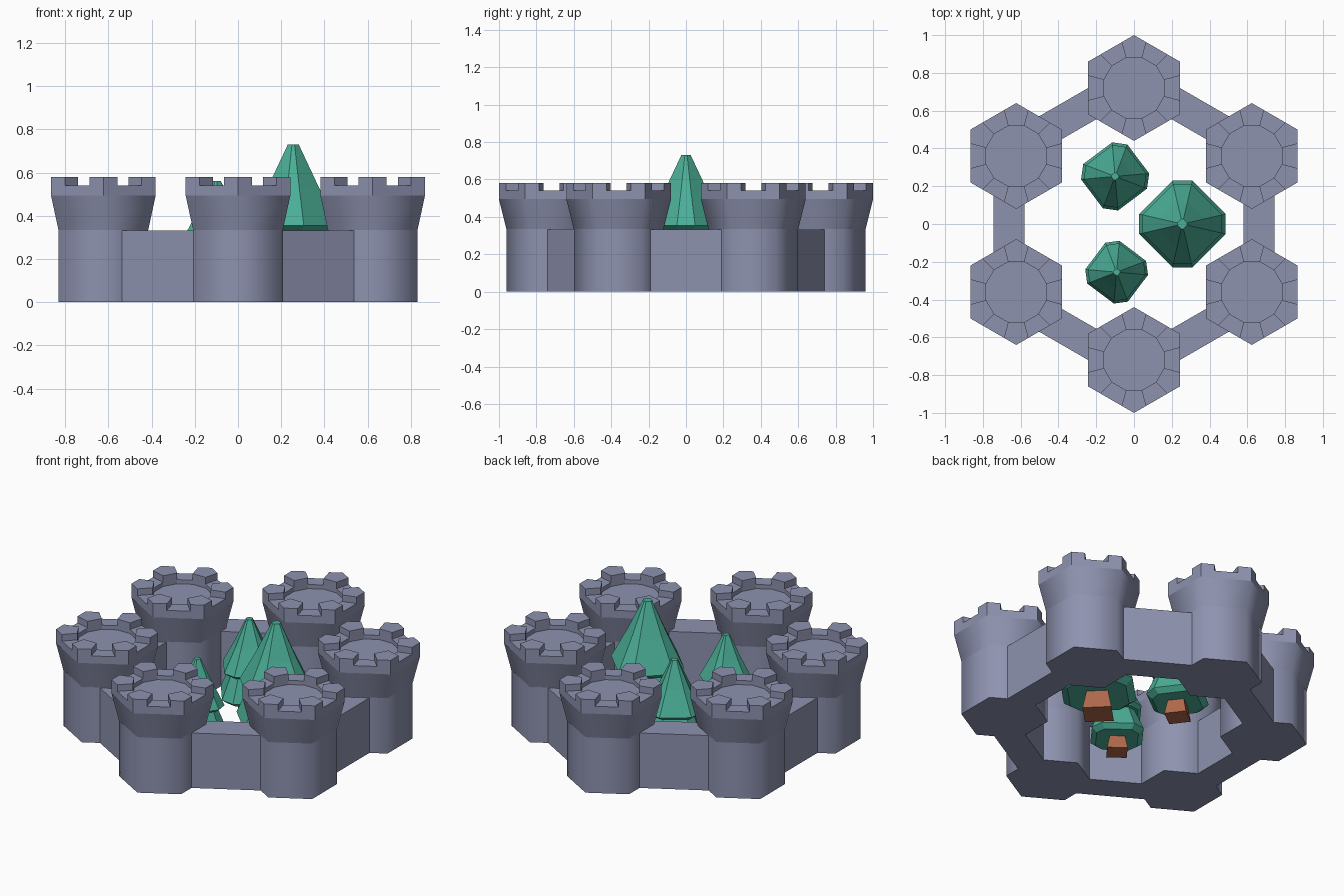
import bpy, bmesh, math
from math import sin, cos, radians

if "Cube" in bpy.data.objects:
    bpy.data.objects.remove(bpy.data.objects["Cube"])


def material(name, col):
    m = bpy.data.materials.new(name)
    m.diffuse_color = (*col, 1)
    m.use_nodes = True
    m.node_tree.nodes["Principled BSDF"].inputs["Base Color"].default_value = m.diffuse_color
    return m


STONE = material("stone", (0.27, 0.29, 0.43))
LEAF = material("leaf_green", (0.07, 0.43, 0.31))
BARK = material("bark_brown", (0.43, 0.14, 0.07))


def finish(bm, name, mat, loc=(0, 0, 0), rot=0, scale=1):
    bmesh.ops.recalc_face_normals(bm, faces=bm.faces)
    me = bpy.data.meshes.new(name)
    bm.to_mesh(me)
    bm.free()
    me.materials.append(mat)
    ob = bpy.data.objects.new(name, me)
    ob.location, ob.rotation_euler, ob.scale = loc, (0, 0, rot), (scale,) * 3
    bpy.context.collection.objects.link(ob)
    return ob


def loft(bm, rings, bottom=True, top=True):
    """Join closed rings of points; returns the side faces for each band."""
    vs = [[bm.verts.new(p) for p in r] for r in rings]
    n, bands = len(vs[0]), []
    for a, b in zip(vs, vs[1:]):
        bands.append([bm.faces.new((a[i], a[(i + 1) % n], b[(i + 1) % n], b[i]))
                      for i in range(n)])
    if bottom:
        bm.faces.new(vs[0][::-1])
    if top:
        bm.faces.new(vs[-1])
    return bands


def ring(angles, r, z):
    return [(r * cos(radians(a)), r * sin(radians(a)), z) for a in angles]


HEX = [30 + 60 * k for k in range(6)]


# Hexagonal tower shaft with a flared head, softly shaded round the sides
def tower_shaft(loc):
    bm = bmesh.new()
    bands = loft(bm, [ring(HEX, 0.24, 0), ring(HEX, 0.24, 0.335),
                      ring(HEX, 0.28, 0.495)], top=False)
    for f in bm.faces:
        f.smooth = len(f.verts) == 4
    for e in bm.edges:
        e.smooth = abs(e.verts[0].co.z - e.verts[1].co.z) > 0.01
    finish(bm, "tower_shaft", STONE, loc)


# Battlement: hexagonal rim, twelve-sided recess, merlons on the corners
def tower_battlement(loc):
    bm = bmesh.new()
    ap, ri, floor, walk = 0.28 * cos(radians(30)), 0.165, 0.515, 0.54

    def outer(z):
        pts = []
        for h in HEX:
            for d in (-15, 0, 15):
                r = 0.28 if d == 0 else ap / cos(radians(15))
                pts += ring([h + d], r, z)
        return pts

    def inner(z):
        pts = []
        for h in HEX:
            for d in (-15, 0, 15):
                pts += ring([h + d], ri * (cos(radians(15)) if d == 0 else 1), z)
        return pts

    bands = loft(bm, [outer(0.495), outer(walk), inner(walk), inner(floor)],
                 bottom=False)
    merlons = [f for i, f in enumerate(bands[1]) if i % 3 != 2]
    out = bmesh.ops.extrude_face_region(bm, geom=merlons)
    bmesh.ops.delete(bm, geom=[f for f in merlons if f.is_valid], context='FACES_ONLY')
    up = [v for v in out["geom"] if isinstance(v, bmesh.types.BMVert)]
    bmesh.ops.translate(bm, verts=up, vec=(0, 0, 0.58 - walk))
    finish(bm, "tower_battlement", STONE, loc)


for a in HEX:
    p = (0.72 * cos(radians(a)), 0.72 * sin(radians(a)), 0)
    tower_shaft(p)
    tower_battlement(p)

# Curtain walls between the towers
for k in range(6):
    bm = bmesh.new()
    foot = [(0.58, -0.3), (0.745, -0.3), (0.745, 0.3), (0.58, 0.3)]
    loft(bm, [[(x, y, z) for x, y in foot] for z in (0, 0.332)])
    finish(bm, "curtain_wall", STONE, rot=radians(60 * k))


# Trees: square crowns with cut corners, in two tiers, on a tapered trunk
CUT = [90 * k + d for k in range(4) for d in (-13, 13)]
SQUARE = [90 * k for k in range(4)]


def tree(x, y, turn, s):
    place = ((x, y, 0), radians(turn), s)
    parts = {
        "tree_lower_tier": (CUT, LEAF, [(0.19, 0.115), (0.235, 0.15), (0.14, 0.37)]),
        "tree_upper_tier": (CUT, LEAF, [(0.185, 0.33), (0.216, 0.355), (0.12, 0.535),
                                        (0.026, 0.73)]),
        "tree_trunk": (SQUARE, BARK, [(0.112, 0), (0.075, 0.15)]),
    }
    for name, (angles, mat, prof) in parts.items():
        bm = bmesh.new()
        loft(bm, [ring(angles, r, z) for r, z in prof])
        finish(bm, name, mat, *place)


tree(0.256, 0, 0, 1)
tree(-0.1, 0.252, -8, 0.77)
tree(-0.092, -0.255, 8, 0.71)
